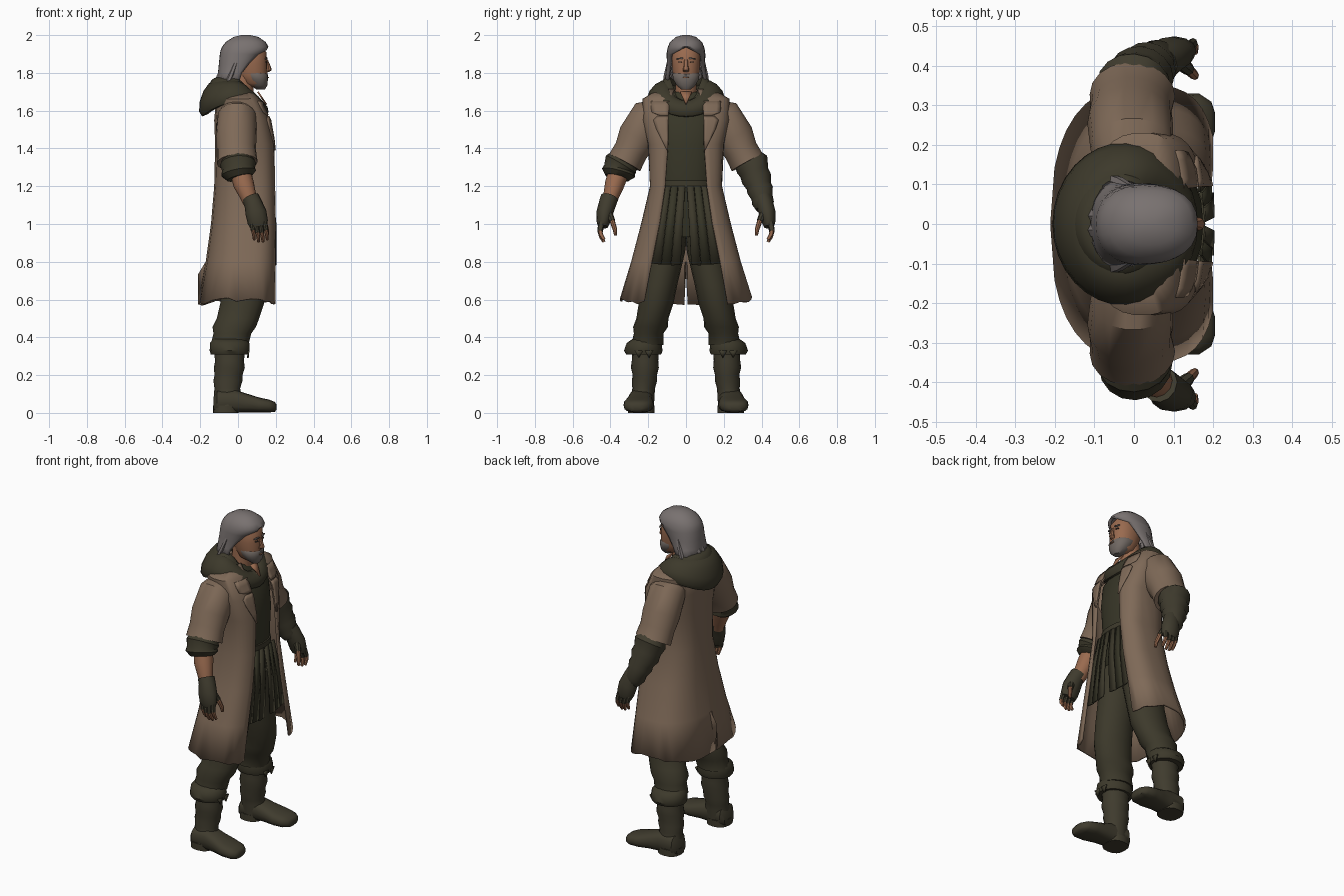
import bpy, math, random
from mathutils import Vector

random.seed(4)


def mat(name, r, g, b):
    m = bpy.data.materials.new(name)
    m.diffuse_color = (r, g, b, 1)
    return m


COAT = mat("tan coat cloth", .21, .142, .096)
OLIVE = mat("olive cloth", .046, .041, .024)
VEST = mat("dark olive vest", .038, .036, .02)
LEATHER = mat("olive leather", .05, .044, .027)
HAIR = mat("grey hair", .19, .167, .162)
BEARD = mat("grey beard", .165, .14, .125)
SKIN = mat("skin", .32, .145, .078)
DARK = mat("dark eyes", .04, .03, .024)


def add(name, verts, faces, m, thick=0):
    me = bpy.data.meshes.new(name)
    me.from_pydata(verts, [], faces)
    me.materials.append(m)
    ob = bpy.data.objects.new(name, me)
    bpy.context.collection.objects.link(ob)
    bpy.ops.object.select_all(action='DESELECT')
    ob.select_set(True)
    bpy.context.view_layer.objects.active = ob
    bpy.ops.object.mode_set(mode='EDIT')
    bpy.ops.mesh.select_all(action='SELECT')
    bpy.ops.mesh.remove_doubles(threshold=.0003)
    bpy.ops.mesh.normals_make_consistent(inside=False)
    bpy.ops.object.mode_set(mode='OBJECT')
    bpy.ops.object.shade_smooth_by_angle(angle=math.radians(42))
    if thick:
        sol = ob.modifiers.new("thickness", 'SOLIDIFY')
        sol.thickness, sol.offset = thick, 0
    return ob


def spow(v, e):
    return math.copysign(abs(v) ** e, v)


def grid(rows, n, closed):
    cols = n if closed else n - 1
    return [(r * n + i, r * n + (i + 1) % n, (r + 1) * n + (i + 1) % n, (r + 1) * n + i)
            for r in range(rows - 1) for i in range(cols)]


def loft(name, rings, m, s=1, axis=None, ref=(1, 0, 0), n=14, e=1.0):
    """Capped tube through rings (x, y, z, radius along ref, radius across); s mirrors y."""
    P = [Vector((r[0], r[1] * s, r[2])) for r in rings]
    verts = []
    for k, p in enumerate(P):
        t = Vector(axis) if axis else (P[min(k + 1, len(P) - 1)] - P[max(k - 1, 0)]).normalized()
        u = Vector(ref)
        u = (u - t * u.dot(t)).normalized()
        v = t.cross(u)
        for i in range(n):
            a = 2 * math.pi * i / n
            verts.append(p + u * spow(math.cos(a), e) * rings[k][3] + v * spow(math.sin(a), e) * rings[k][4])
    faces = grid(len(P), n, True) + [tuple(range(n)), tuple(range(len(verts) - n, len(verts)))]
    return add(name, verts, faces, m)


def shell(name, rings, m, n=33, ef=.6, eb=.8, thick=.012, ragged=.0, lift=0, vent=0, shift=.02, cap=False):
    """Sheet open at the front: rings (z, back x, front x, half width, half opening)."""
    verts = []
    for k, (z, xb, xf, ry, op) in enumerate(rings):
        cx = (xb + xf) / 2 + shift
        a0 = math.asin(min(.99, (op / ry) ** (1 / ef)))
        for i in range(n):
            a = a0 + (2 * math.pi - 2 * a0) * i / (n - 1)
            if vent and abs(i - n // 2) == 1:      # edges of the narrow back slit
                a = math.pi + .012 * (i - n // 2)
            c, sn = math.cos(a), math.sin(a)
            e, rx = (ef, xf - cx) if c > 0 else (eb, cx - xb)
            dz = 0
            if k == len(rings) - 1:
                dz = random.uniform(-ragged, ragged) + lift * abs(sn) + (vent if i == n // 2 else 0)
            verts.append((cx + rx * spow(c, e), ry * spow(sn, e), z + dz))
    return add(name, verts, grid(len(rings), n, False) + ([tuple(range(n - 1))] if cap else []), m, thick)


def collar(name, inner, outer, ztop, zbot, thick, m, n=32, k=10, cx=-.02):
    """Ring with a slanted oval section, whose height depends on direction."""
    verts = []
    for i in range(n):
        t = 2 * math.pi * i / n
        c, sn = math.cos(t), math.sin(t)
        p = Vector((cx + inner[0] * c, inner[1] * sn, ztop(c)))
        q = Vector((cx + outer[0] * c, outer[1] * sn, zbot(c)))
        d = (p - q) / 2
        w = d.cross(Vector((-sn, c, 0))).normalized() * thick
        for j in range(k):
            b = 2 * math.pi * j / k
            verts.append((p + q) / 2 + d * math.cos(b) + w * math.sin(b))
    faces = [(i * k + j, i * k + (j + 1) % k, ((i + 1) % n) * k + (j + 1) % k, ((i + 1) % n) * k + j)
             for i in range(n) for j in range(k)]
    add(name, verts, faces, m)


def plate(name, pts, m, s=1, thick=.009):
    add(name, [(x, y * s, z) for x, y, z in pts], [tuple(range(len(pts)))], m, thick)


Z = (0, 0, 1)
# Torso, belt and neck
loft("vest", [(.02, 0, .93, .1, .14), (.025, 0, 1.08, .13, .15), (.035, 0, 1.2, .135, .15),
              (.035, 0, 1.42, .14, .165), (.025, 0, 1.55, .125, .18), (.01, 0, 1.64, .09, .15),
              (.01, 0, 1.7, .06, .08)], VEST, axis=Z, n=20, e=.85)
loft("belt", [(.035, 0, 1.19, .145, .155), (.035, 0, 1.23, .145, .155)], OLIVE, axis=Z, n=20, e=.85)
loft("neck", [(.02, 0, 1.6, .06, .06), (.03, 0, 1.8, .055, .055)], SKIN, axis=Z)
plate("open_neckline", [(.105, .032, 1.7), (.105, -.032, 1.7), (.15, 0, 1.632)], SKIN)

# Long coat with ragged hem and a slit at the back
COAT_RINGS = [(1.71, -.07, .06, .14, .06), (1.66, -.11, .11, .225, .085), (1.55, -.12, .165, .225, .095),
              (1.42, -.115, .19, .195, .095), (1.2, -.12, .199, .185, .11), (1.0, -.137, .203, .232, .14),
              (.8, -.165, .205, .285, .18), (.565, -.205, .207, .345, .22)]
shell("coat", COAT_RINGS, COAT, ragged=.012, lift=.035, vent=.16)


def coat_x(y, z):
    """Front surface of the coat at a given side position and height."""
    a, b = next((p, q) for p, q in zip(COAT_RINGS, COAT_RINGS[1:]) if p[0] >= z >= q[0])
    t = (a[0] - z) / (a[0] - b[0])
    xb, xf, ry = (a[i] + (b[i] - a[i]) * t for i in (1, 2, 3))
    cx = (xb + xf) / 2 + .02
    c = math.sqrt(max(0, 1 - min(1, y / ry) ** (2 / .6)))
    return cx + (xf - cx) * c ** .6


def lapel(name, s, levels):
    """Folded collar flap lying on the coat: levels (z, inner y, outer y)."""
    n = 5
    v = [(coat_x(y, z) + .008, y * s, z) for z, y0, y1 in levels
         for y in (y0 + (y1 - y0) * i / (n - 1) for i in range(n))]
    add(name, v, grid(len(levels), n, False), COAT, .01)


# Hood lying round the neck
collar("hood", (.105, .1), (.17, .198), lambda c: 1.755 - .11 * max(0, c) ** 2, lambda c: 1.64 - .07 * c * c, .04, OLIVE)
collar("hood_fold", (.09, .085), (.13, .145), lambda c: 1.775 - .13 * max(0, c) ** 2,
       lambda c: 1.7 - .08 * max(0, c), .022, OLIVE)

# Head
loft("head", [(.1, 0, 1.725, .035, .035), (.085, 0, 1.745, .065, .058), (.075, 0, 1.79, .08, .07),
              (.065, 0, 1.85, .09, .076), (.06, 0, 1.91, .09, .076), (.05, 0, 1.95, .07, .06)],
     SKIN, axis=Z, n=18, e=.9)
loft("beard", [(.12, 0, 1.712, .022, .025), (.11, 0, 1.735, .046, .052), (.1, 0, 1.765, .058, .068),
               (.088, 0, 1.79, .071, .0725), (.08, 0, 1.8, .07, .069)], BEARD, axis=Z, n=18, e=.9)
loft("nose", [(.152, 0, 1.87, .006, .009), (.161, 0, 1.835, .012, .012), (.163, 0, 1.815, .016, .017),
              (.155, 0, 1.805, .01, .014)], SKIN, axis=Z, n=8)
plate("mouth", [(.162, -.016, 1.772), (.162, .016, 1.772), (.162, .016, 1.777), (.162, -.016, 1.777)], SKIN, thick=.005)
shell("hair", [(1.995, .02, .06, .015, 0), (1.985, -.02, .105, .05, 0), (1.96, -.06, .142, .08, 0),
               (1.937, -.078, .155, .09, 0), (1.922, -.085, .15, .094, .03), (1.9, -.09, .13, .097, .072),
               (1.85, -.095, .09, .095, .08), (1.8, -.1, .055, .1, .09), (1.745, -.108, .03, .108, .097)],
      HAIR, n=25, ef=.85, eb=.9, thick=.012, ragged=.02, shift=0, cap=True)
# Loose locks at the nape and sides
for i, y in enumerate((-.1, -.075, -.045, -.015, .02, .05, .08, .1)):
    b = -.1 + 6 * y * y
    loft("hair_lock", [(b + .03, y * .85, 1.86, .012, .018), (b + .004, y, 1.79, .016, .02),
                       (b - .012, y * 1.08, 1.755, .014, .016), (b - .024, y * 1.16, 1.725 + .014 * (i % 2), .003, .004)],
         HAIR, axis=Z, n=6)

for s in (-1, 1):
    # Face details
    plate("eye", [(.1535, .022, 1.854), (.147, .042, 1.854), (.147, .04, 1.861), (.1535, .024, 1.861)], DARK, s, .005)
    plate("eyebrow", [(.154, .016, 1.873), (.145, .05, 1.872), (.145, .048, 1.879), (.154, .016, 1.881)], BEARD, s, .007)
    # Coat collar and lapel with a notch between
    lapel("coat_collar", s, [(1.65, .088, .185), (1.62, .09, .185), (1.59, .092, .18), (1.575, .094, .14)])
    lapel("coat_lapel", s, [(1.57, .093, .15), (1.55, .094, .172), (1.5, .094, .155), (1.45, .094, .13), (1.39, .096, .1)])
    # Skirt strips hanging from the belt
    for j in range(3):
        t0, t1, b0, b1 = .005 + .038 * j, .041 + .038 * j, .028 + .052 * j, .079 + .052 * j
        x = .187 - .006 * j
        plate("skirt_strip", [(x - .01, t0, 1.2), (x - .012, t1, 1.2), (x + .008, (t1 + b1) / 2, 1.0),
                              (x + .01, b1, .78 + .006 * j), (x + .012, b0, .785), (x + .012, (t0 + b0) / 2, 1.0)],
              VEST if j % 2 else OLIVE, s)
    # Coat sleeve
    loft("coat_sleeve", [(-.005, .11, 1.61, .08, .06), (-.005, .19, 1.565, .105, .108), (-.01, .255, 1.46, .108, .108),
                         (-.008, .29, 1.39, .103, .092), (-.004, .325, 1.325, .108, .095)], COAT, s, n=18)
    # Trouser leg with baggy folds and a pointed cuff
    loft("trouser_leg", [(.025, .07, 1.02, .12, .085), (.03, .105, .85, .12, .1), (.03, .14, .68, .115, .094),
                         (.022, .158, .58, .116, .092), (.0, .178, .5, .112, .085), (-.02, .188, .455, .115, .092),
                         (-.03, .198, .42, .1, .078), (-.045, .205, .36, .1, .085)], OLIVE, s, Z, n=16)
    loft("trouser_cuff", [(-.044, .21, .39, .09, .075), (-.044, .222, .37, .104, .092), (-.044, .226, .33, .106, .102),
                          (-.044, .224, .308, .1, .092)], OLIVE, s, Z, n=16)
    for y in (.195, .25):
        plate("cuff_point", [(.056, y - .022, .33), (.056, y + .022, .33), (.052, y, .29)], OLIVE, s)
    # Boot shaft, foot and heel
    loft("boot_shaft", [(-.045, .213, .34, .085, .07), (-.045, .217, .275, .076, .07), (-.046, .218, .24, .082, .074),
                        (-.05, .218, .2, .074, .064), (-.053, .22, .17, .077, .067), (-.057, .224, .13, .068, .06),
                        (-.055, .228, .1, .072, .062), (-.055, .238, .03, .074, .068)], LEATHER, s, Z, n=16)
    loft("boot_foot", [(-.13, .235, .045, .045, .04), (-.11, .236, .06, .066, .06), (-.02, .24, .062, .066, .062),
                       (.04, .245, .053, .068, .051), (.11, .251, .042, .08, .04), (.165, .255, .036, .074, .034),
                       (.195, .257, .032, .052, .026), (.204, .257, .03, .025, .014)],
         LEATHER, s, (1, 0, 0), (0, 1, 0), n=16, e=.75)
    loft("boot_heel", [(-.065, .237, 0, .068, .07), (-.065, .237, .04, .068, .07)], LEATHER, s, Z, n=16, e=.8)
    # Hand in fingerless glove
    loft("glove", [(.066, .405, 1.14, .047, .047), (.08, .415, 1.11, .048, .046), (.095, .43, 1.06, .056, .044),
                   (.105, .438, 1.01, .054, .036), (.11, .44, .985, .045, .026)], LEATHER, s, n=12)
    for j in range(4):
        x, d = .072 + .023 * j, .012 * (j in (1, 2))
        loft("glove_finger", [(x, .446, 1.01, .013, .017), (x + .008, .456, .965 - d, .012, .014)], LEATHER, s, n=8)
        loft("finger", [(x + .007, .455, .97 - d, .0105, .012), (x + .012, .45, .945 - d, .01, .011),
                        (x + .014, .434, .917 - d, .007, .008)], SKIN, s, n=8)
    loft("glove_thumb", [(.11, .415, 1.07, .022, .022), (.138, .39, 1.015, .016, .016)], LEATHER, s, n=8)
    loft("thumb", [(.137, .391, 1.018, .014, .014), (.152, .376, .97, .012, .012), (.155, .372, .94, .008, .008)],
         SKIN, s, n=8)

# Bare forearm with a rolled shirt sleeve
loft("rolled_sleeve", [(-.003, .31, 1.36, .07, .07), (.0, .345, 1.315, .096, .092), (.002, .352, 1.29, .087, .084),
                       (.004, .358, 1.27, .094, .09), (.01, .364, 1.245, .07, .065)], OLIVE, -1, n=16)
loft("forearm", [(.012, .355, 1.28, .055, .055), (.03, .378, 1.21, .055, .052), (.053, .396, 1.15, .044, .042),
                 (.07, .407, 1.1, .036, .034)], SKIN, -1, n=12)

# Covered forearm with a wrapped gauntlet
loft("gauntlet", [(-.003, .31, 1.36, .07, .07), (.0, .35, 1.315, .094, .092), (.01, .362, 1.27, .08, .077),
                  (.018, .373, 1.24, .085, .08), (.03, .386, 1.2, .068, .066), (.036, .392, 1.18, .072, .07),
                  (.05, .403, 1.14, .058, .057), (.06, .408, 1.11, .059, .058), (.075, .413, 1.08, .045, .042)],
     LEATHER, 1, n=16)
